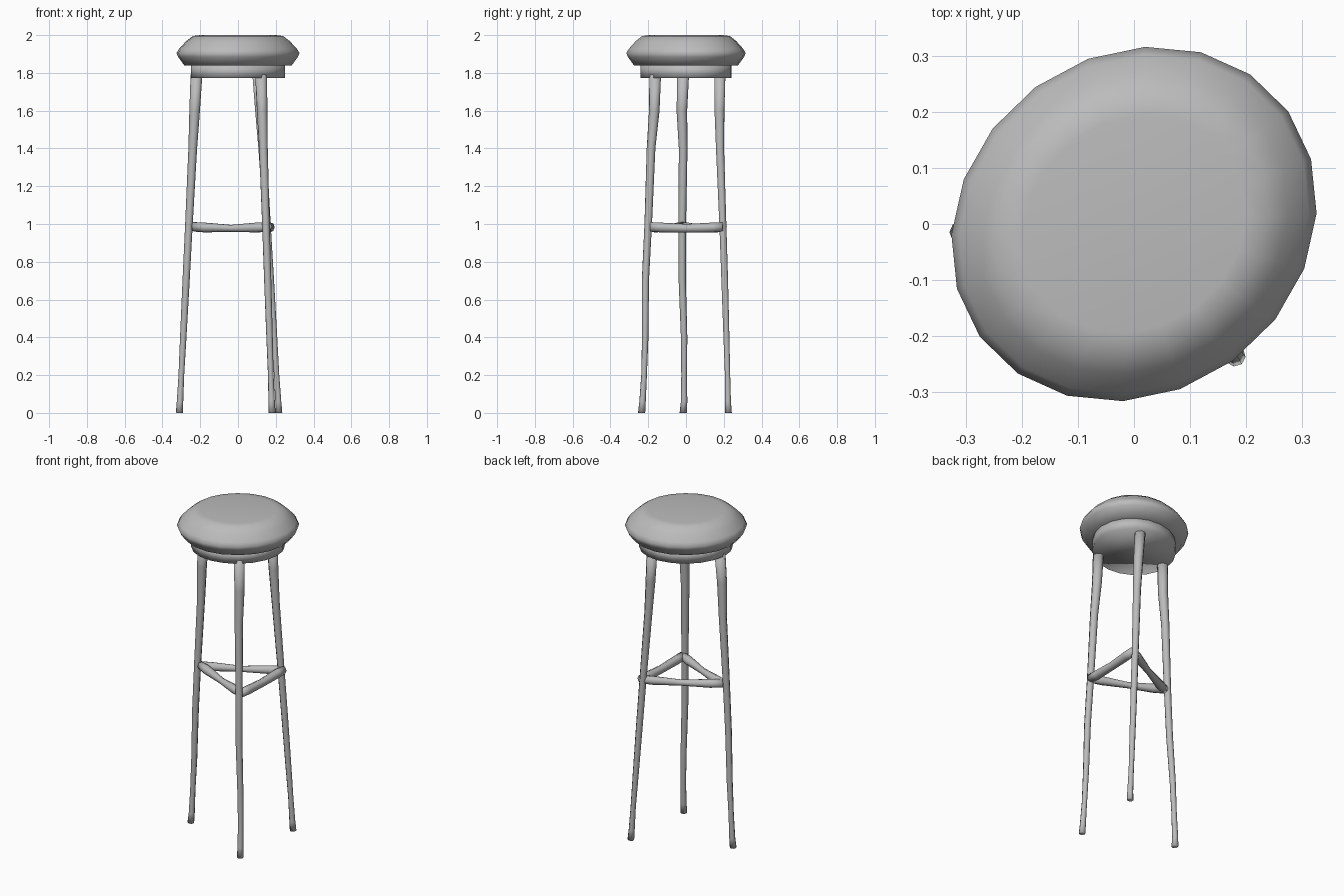
import bpy, bmesh, math
from mathutils import Vector

cube = bpy.data.objects.get("Cube")
if cube:
    bpy.data.objects.remove(cube, do_unlink=True)

grey = bpy.data.materials.new("mid_grey")
grey.use_nodes = True
grey.diffuse_color = (0.5, 0.5, 0.5, 1)
grey.node_tree.nodes["Principled BSDF"].inputs["Base Color"].default_value = (0.5, 0.5, 0.5, 1)


def loft(name, rings):
    """Skin a stack of equal rings, cap both ends and shade smooth."""
    bm = bmesh.new()
    loops = [[bm.verts.new(p) for p in ring] for ring in rings]
    n = len(loops[0])
    for a, b in zip(loops, loops[1:]):
        for i in range(n):
            j = (i + 1) % n
            bm.faces.new((a[i], a[j], b[j], b[i]))
    bm.faces.new(loops[0])
    bm.faces.new(loops[-1])
    bmesh.ops.recalc_face_normals(bm, faces=bm.faces)
    for f in bm.faces:
        f.smooth = True
    mesh = bpy.data.meshes.new(name)
    bm.to_mesh(mesh)
    bm.free()
    mesh.materials.append(grey)
    obj = bpy.data.objects.new(name, mesh)
    bpy.context.collection.objects.link(obj)
    return obj


def disc(name, profile, sides=20, skew=0.06):
    """Slightly skewed round body from (radius, height) pairs."""
    rings = []
    for r, z in profile:
        angles = [math.tau * i / sides for i in range(sides)]
        rings.append([(r * math.cos(t - skew), 0.97 * r * math.sin(t + skew), z) for t in angles])
    return loft(name, rings)


def tube(name, path, sides=8):
    """Round bar along (x, y, z, radius) points."""
    pts = [Vector(p[:3]) for p in path]
    turn = (pts[-1] - pts[0]).to_track_quat('Z', 'Y')
    rings = []
    for p, (*_, r) in zip(pts, path):
        angles = [math.tau * i / sides for i in range(sides)]
        rings.append([p + turn @ Vector((r * math.cos(t), r * math.sin(t), 0)) for t in angles])
    return loft(name, rings)


# Padded seat and the band below it
disc("seat_cushion", [(0.2, 1.835), (0.285, 1.84), (0.318, 1.885), (0.326, 1.905),
                      (0.312, 1.928), (0.275, 1.968), (0.24, 1.995), (0.2, 2.0)])
disc("seat_band", [(0.25, 1.772), (0.25, 1.845)])

# Slightly wobbly tapering legs
heights = (0.0, 0.06, 0.2, 0.4, 0.7, 1.0, 1.4, 1.6, 1.79)
radii = (0.019, 0.017, 0.015, 0.017, 0.019, 0.02, 0.023, 0.028, 0.031)
legs = {
    "right_leg": ((-0.31, -0.22), (-0.015, -0.01, -0.01, -0.01, -0.02, -0.02, -0.015, -0.022, -0.015)),
    "front_leg": ((0.18, 0.122), (-0.235, -0.23, -0.222, -0.216, -0.215, -0.2, -0.185, -0.168, -0.163)),
    "back_leg": ((0.217, 0.105), (0.225, 0.222, 0.22, 0.214, 0.205, 0.195, 0.18, 0.177, 0.18)),
}
for name, ((x_low, x_top), ys) in legs.items():
    tube(name, [(x_low + (x_top - x_low) * z / 1.79, y, z, r)
                for z, y, r in zip(heights, ys, radii)])

# Triangle of rungs, pinched in the middle
corners = {"right": Vector((-0.235, -0.02, 0.985)),
           "front": Vector((0.155, -0.19, 0.985)),
           "back": Vector((0.17, 0.195, 0.985))}
for a, b, pinch in (("right", "front", 0.018), ("right", "back", 0.018), ("front", "back", 0.023)):
    path = []
    for t, r in ((0, 0.025), (0.15, 0.026), (0.5, pinch), (0.85, 0.026), (1, 0.024)):
        p = corners[a].lerp(corners[b], t)
        path.append((p.x, p.y, p.z - 0.008 * math.sin(math.pi * t), r))
    tube(f"{a}_{b}_rung", path)
